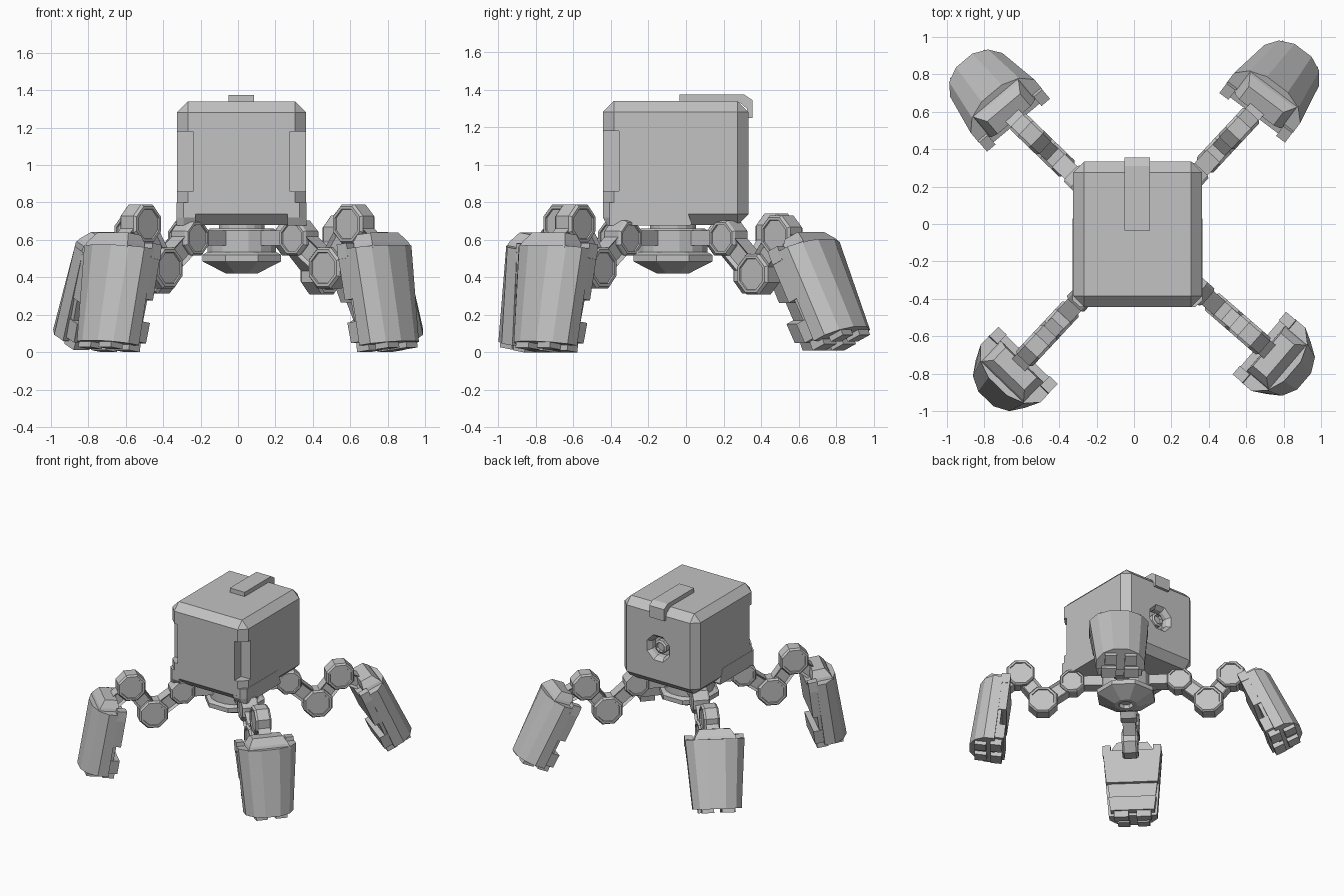
import bpy, bmesh, math
from mathutils import Matrix, Vector

if "Cube" in bpy.data.objects:
    bpy.data.objects.remove(bpy.data.objects["Cube"])

grey = bpy.data.materials.new("matte grey")
grey.use_nodes = True
grey.diffuse_color = (0.54, 0.54, 0.54, 1)
grey.node_tree.nodes["Principled BSDF"].inputs["Base Color"].default_value = (0.54, 0.54, 0.54, 1)
T = Matrix.Translation
EYE = Matrix.Identity(4)


def finish(name, bm, matrix=EYE):
    bmesh.ops.recalc_face_normals(bm, faces=bm.faces)
    bm.transform(matrix)
    mesh = bpy.data.meshes.new(name)
    bm.to_mesh(mesh)
    bm.free()
    mesh.materials.append(grey)
    ob = bpy.data.objects.new(name, mesh)
    bpy.context.collection.objects.link(ob)
    return ob


def loft(name, rings, matrix=EYE):
    """Skin a list of equally long point rings and cap both ends."""
    bm = bmesh.new()
    rows = [[bm.verts.new(p) for p in ring] for ring in rings]
    n = len(rows[0])
    for a, b in zip(rows, rows[1:]):
        for i in range(n):
            j = (i + 1) % n
            bm.faces.new((a[i], a[j], b[j], b[i]))
    bm.faces.new(rows[0])
    bm.faces.new(rows[-1])
    return finish(name, bm, matrix)


def lathe(name, profile, matrix=EYE, sides=8):
    angles = [math.tau * (i + 0.5) / sides for i in range(sides)]
    return loft(name, [[(r * math.cos(a), r * math.sin(a), z) for a in angles]
                       for r, z in profile], matrix)


def box_bm(lo, hi):
    lo, hi = Vector(lo), Vector(hi)
    bm = bmesh.new()
    bmesh.ops.create_cube(bm, size=1, matrix=T((lo + hi) / 2) @ Matrix.Diagonal((*(hi - lo), 1)))
    return bm


def box(name, lo, hi, matrix=EYE):
    return finish(name, box_bm(lo, hi), matrix)


def cut(target, cutter):
    cutter.hide_render = True
    mod = target.modifiers.new("cut", "BOOLEAN")
    mod.operation, mod.solver, mod.object = "DIFFERENCE", "EXACT", cutter
    bpy.context.view_layer.objects.active = target
    bpy.ops.object.modifier_apply(modifier=mod.name)
    bpy.data.objects.remove(cutter)


# Main body: chamfered box with notched front corners and a rear port
X0, X1, Y0, Y1 = -0.326, 0.364, -0.443, 0.333
MID = (X0 + X1) / 2
bm = box_bm((X0, Y0, 0.68), (X1, Y1, 1.34))
bmesh.ops.bevel(bm, geom=bm.edges[:], offset=0.058, segments=1, affect="EDGES")
body = finish("body", bm)
for x in (X0, X1):
    cut(body, box("notch_cutter", (x - 0.085, Y0 - 0.085, 0.86), (x + 0.085, Y0 + 0.085, 1.18)))
rear = T((MID, Y1, 1.0)) @ Matrix.Rotation(-math.pi / 2, 4, "X")
cut(body, lathe("port_cutter", [(0.08, -0.07), (0.085, -0.03), (0.115, 0.005), (0.115, 0.05)], rear))
lathe("rear_port", [(0.055, -0.08), (0.055, -0.035), (0.04, -0.025), (0.035, -0.045)], rear)

# Lower corner brackets, chamfered on the outer front edge
bracket = [(Y0, 0.72), (Y0, 0.8), (-0.01, 0.8), (0.03, 0.69), (0.025, 0.678), (-0.42, 0.678)]
for name, x, s in (("bracket_right", X0, 1), ("bracket_left", X1, -1)):
    loft(name, [[(x + s * dx, max(y, Y0 + trim), z) for y, z in bracket]
                for dx, trim in ((-0.002, 0.035), (0.035, -0.002), (0.1, -0.002))])

# Strap over the roof and down the back
strap = [(-0.035, 1.33), (-0.035, 1.375), (0.31, 1.375), (0.355, 1.345),
         (0.355, 1.25), (0.325, 1.25), (0.325, 1.3), (0.29, 1.33)]
loft("roof_strap", [[(x, y, z) for y, z in strap] for x in (-0.05, 0.085)])

# Hips: neck, turntable ring and faceted bowl
CENTRE = T((0.02, -0.07, 0))
lathe("neck", [(0.125, 0.63), (0.125, 0.7)], CENTRE, 16)
lathe("turntable", [(0.187, 0.52), (0.187, 0.65), (0.175, 0.66)], CENTRE, 16)
lathe("bowl", [(0.2, 0.535), (0.228, 0.52), (0.228, 0.485), (0.09, 0.42),
               (0.055, 0.42), (0.05, 0.45)], CENTRE)


def joint(name, p, r, half, frame):
    """Octagonal hinge with recessed end faces."""
    side = [(r * 0.74, half - 0.009), (r * 0.76, half), (r * 0.9, half), (r, half - 0.015)]
    profile = [(a, -z) for a, z in side] + side[::-1]
    lathe(name, profile, frame @ T((p[0], 0, p[1])) @ Matrix.Rotation(math.pi / 2, 4, "X"))


def link(name, p, q, height, half, frame):
    """Bar between two hinges with sunken side panels."""
    dx, dz = q[0] - p[0], q[1] - p[1]
    bm = box_bm((0, -half, -height / 2), (math.hypot(dx, dz), half, height / 2))
    bm.normal_update()
    sides = [f for f in bm.faces if abs(f.normal.y) > 0.9]
    bmesh.ops.inset_individual(bm, faces=sides, thickness=0.022, depth=-0.018)
    finish(name, bm, frame @ T((p[0], 0, p[1])) @ Matrix.Rotation(-math.atan2(dz, dx), 4, "Y"))


def slab(name, x0, x1, z0, z1, y0, y1, frame):
    """Block whose half width changes from y0 at z0 to y1 at z1."""
    loft(name, [[(x0, -y, z), (x1, -y, z), (x1, y, z), (x0, y, z)]
                for z, y in ((z0, y0), (z1, y1))], frame)


def foot(tag, frame):
    # Curved outer shell, narrowing downwards
    half = [(-0.06, 0.222), (0.02, 0.222), (0.09, 0.165), (0.13, 0.07)]
    ring = half + [(x, -y) for x, y in half[::-1]]
    loft(tag + "_foot_shell", [[(x - lean * (x + 0.06), y * k, z) for x, y in ring]
                               for z, k, lean in ((-0.52, 0.82, 0), (0, 1, 0.1))], frame)
    # Stepped inner plates
    slab(tag + "_foot_upper_plate", -0.12, -0.05, -0.27, -0.01, 0.195, 0.22, frame)
    slab(tag + "_foot_middle_plate", -0.085, -0.05, -0.4, -0.25, 0.17, 0.19, frame)
    slab(tag + "_foot_lower_plate", -0.13, -0.05, -0.5, -0.39, 0.165, 0.18, frame)
    # Sloped cap
    loft(tag + "_foot_cap", [[(a, -y, z), (b, -y, z), (b, y, z), (a, y, z)]
                             for a, b, y, z in ((-0.075, 0.08, 0.16, -0.01),
                                                (-0.075, 0.07, 0.15, 0.02),
                                                (-0.06, 0.035, 0.115, 0.075))], frame)
    # Top fingers and toes on both sides
    for s, side in ((-1, "a"), (1, "b")):
        def pair(name, x0, x1, y0, y1, z0, z1):
            ys = sorted((s * y0, s * y1))
            box(f"{tag}_{name}_{side}", (x0, ys[0], z0), (x1, ys[1], z1), frame)
        pair("finger", -0.12, -0.05, 0.16, 0.22, -0.05, 0.03)
        pair("inner_toe", -0.115, -0.03, 0.03, 0.14, -0.55, -0.49)
        pair("outer_toe", 0.0, 0.09, 0.03, 0.12, -0.55, -0.49)


# Four legs: heading, foot heading, foot tilt, foot distance, ankle drop
for tag, angle, yaw, tilt, reach, drop in (("front_right", 227, 226, 8, 0.985, 0),
                                           ("front_left", 319, 319.5, 7, 0.985, 0),
                                           ("back_left", 47, 53, 24, 1.005, 0.06),
                                           ("back_right", 136, 130, 24, 0.995, 0.05)):
    frame = CENTRE @ Matrix.Rotation(math.radians(angle), 4, "Z")
    hip, knee = (0.405, 0.61), (0.625, 0.45 - drop * 0.55)
    ankle = (0.793, 0.685 - drop)
    box(tag + "_hip_mount", (0.17, -0.05, 0.57), (0.37, 0.05, 0.65), frame)
    joint(tag + "_hip", hip, 0.1, 0.062, frame)
    joint(tag + "_knee", knee, 0.118, 0.06, frame)
    joint(tag + "_ankle", ankle, 0.114, 0.06, frame)
    link(tag + "_thigh", hip, knee, 0.12, 0.048, frame)
    link(tag + "_shin", knee, ankle, 0.12, 0.044, frame)
    link(tag + "_foot_arm", ankle, (0.95, 0.55), 0.1, 0.048, frame)
    twist = Matrix.Rotation(math.radians(yaw - angle), 4, "Z")
    foot(tag, frame @ T((reach, 0, 0.56)) @ twist @ Matrix.Rotation(-math.radians(tilt), 4, "Y"))
